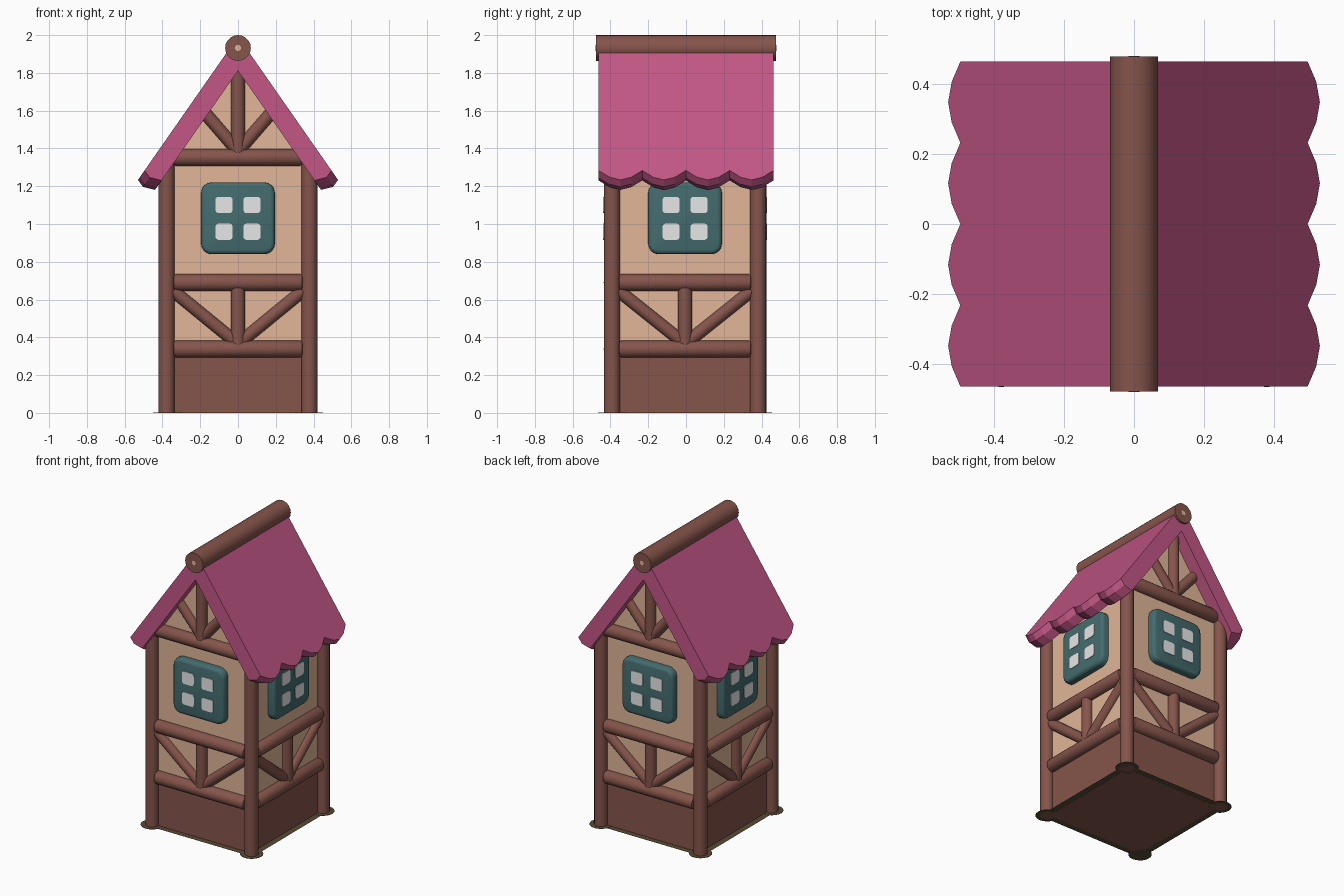
import bpy, bmesh, math
from mathutils import Matrix, Vector

if "Cube" in bpy.data.objects:
    bpy.data.objects.remove(bpy.data.objects["Cube"])


def material(name, rgb):
    m = bpy.data.materials.new(name)
    m.use_nodes = True
    m.diffuse_color = (*rgb, 1)
    m.node_tree.nodes["Principled BSDF"].inputs["Base Color"].default_value = (*rgb, 1)
    return m


WOOD = material("brown_wood", (0.235, 0.09, 0.07))
PLASTER = material("tan_plaster", (0.75, 0.47, 0.31))
ROOF = material("pink_roof", (0.54, 0.093, 0.235))
TEAL = material("teal_frame", (0.058, 0.148, 0.155))
PANE = material("pale_pane", (0.8, 0.8, 0.8))
EARTH = material("dark_earth", (0.10, 0.07, 0.035))

CENTRE = Matrix.Translation((0, -0.005, 0))


def finish(bm, name, mat, matrix=None, smooth=False):
    """Turn a bmesh into a named, coloured object."""
    bmesh.ops.recalc_face_normals(bm, faces=bm.faces)
    if matrix is not None:
        bmesh.ops.transform(bm, matrix=matrix, verts=bm.verts)
    mesh = bpy.data.meshes.new(name)
    bm.to_mesh(mesh)
    bm.free()
    mesh.materials.append(mat)
    obj = bpy.data.objects.new(name, mesh)
    bpy.context.collection.objects.link(obj)
    if smooth:
        bpy.ops.object.select_all(action="DESELECT")
        obj.select_set(True)
        bpy.context.view_layer.objects.active = obj
        bpy.ops.object.shade_smooth_by_angle(angle=math.radians(40))
    return obj


def log(name, a, b, radius, mat=WOOD, matrix=CENTRE, bevel=0.0):
    """Round timber between two points."""
    a, b = Vector(a), Vector(b)
    bm = bmesh.new()
    bmesh.ops.create_cone(bm, cap_ends=True, segments=20, radius1=radius,
                          radius2=radius, depth=(b - a).length)
    if bevel:
        rims = [e for e in bm.edges if abs(e.verts[0].co.z - e.verts[1].co.z) < 1e-5]
        bmesh.ops.bevel(bm, geom=rims, offset=bevel, segments=2, profile=0.5, affect="EDGES")
    turn = (b - a).to_track_quat("Z", "Y").to_matrix().to_4x4()
    return finish(bm, name, mat, matrix @ Matrix.Translation((a + b) / 2) @ turn, True)


def prism(name, outline, depth, mat):
    """Outline in x and z, extruded both ways along y."""
    bm = bmesh.new()
    face = bm.faces.new([bm.verts.new((x, -depth, z)) for x, z in outline])
    new = bmesh.ops.extrude_face_region(bm, geom=[face])["geom"]
    bmesh.ops.translate(bm, vec=(0, depth * 2, 0),
                        verts=[v for v in new if isinstance(v, bmesh.types.BMVert)])
    return finish(bm, name, mat, CENTRE)


def rounded_plate(name, centre, size, corner, edge, mat, matrix):
    """Box facing -y with round corners and a softened front rim."""
    bm = bmesh.new()
    bmesh.ops.create_cube(bm, size=1)
    bmesh.ops.scale(bm, vec=size, verts=bm.verts)
    deep = [e for e in bm.edges if abs(e.verts[0].co.y - e.verts[1].co.y) > 1e-5]
    bmesh.ops.bevel(bm, geom=deep, offset=corner, segments=4, profile=0.5, affect="EDGES")
    if edge:
        front = [e for e in bm.edges if all(v.co.y < 0 for v in e.verts)]
        bmesh.ops.bevel(bm, geom=front, offset=edge, segments=3, profile=0.5, affect="EDGES")
    return finish(bm, name, mat, matrix @ Matrix.Translation(centre), True)


# Walls: timber plinth and plaster body with gables
WX, WY = 0.368, 0.38
prism("plinth", [(-WX, 0), (WX, 0), (WX, 0.34), (-WX, 0.34)], WY, WOOD)
prism("plaster_walls", [(-WX, 0.34), (WX, 0.34), (WX, 1.32), (0, 1.85), (-WX, 1.32)], WY, PLASTER)

# Flat footing with a disc under each post
bm = bmesh.new()
bmesh.ops.create_grid(bm, x_segments=1, y_segments=1, size=1)
bmesh.ops.scale(bm, vec=(0.41, 0.42, 1), verts=bm.verts)
finish(bm, "footing", EARTH, CENTRE @ Matrix.Translation((0, 0, 0.001)))

# Corner posts
PX, PY = 0.378, 0.387
for sx, side in ((-1, "right"), (1, "left")):
    for sy, end in ((-1, "front"), (1, "back")):
        x, y = sx * PX, sy * PY
        log(f"{end}_{side}_post", (x, y, 0), (x, y, 1.34), 0.043)
        log(f"{end}_{side}_footing_disc", (x, y, 0), (x, y, 0.002), 0.073, EARTH)

# Beams, braces and window on each of the four sides
sides = [("front", 0, WY, 0.342), ("left", 1, WX, 0.35),
         ("back", 2, WY, 0.342), ("right", 3, WX, 0.35)]
for side, turns, dist, span in sides:
    m = CENTRE @ Matrix.Rotation(turns * math.pi / 2, 4, "Z")
    y = -dist - 0.006
    gabled = side in ("front", "back")

    heights = [("lower", 0.338), ("middle", 0.69)] + ([("upper", 1.352)] if gabled else [])
    for label, z in heights:
        log(f"{side}_{label}_beam", (-span, y, z), (span, y, z), 0.045, matrix=m, bevel=0.014)

    log(f"{side}_short_post", (0, y, 0.35), (0, y, 0.66), 0.038, matrix=m)
    for s, label in ((-1, "a"), (1, "b")):
        log(f"{side}_brace_{label}", (0, y + 0.006, 0.365), (s * span, y + 0.006, 0.645),
            0.034, matrix=m)
    if gabled:
        log(f"{side}_gable_post", (0, y, 1.37), (0, y, 1.84), 0.037, matrix=m)
        for s, label in ((-1, "a"), (1, "b")):
            log(f"{side}_gable_brace_{label}", (0, y + 0.006, 1.385),
                (s * 0.19, y + 0.006, 1.605), 0.034, matrix=m)

    rounded_plate(f"{side}_window_frame", (0, -dist - 0.015, 1.03), (0.39, 0.07, 0.38),
                  0.055, 0.022, TEAL, m)
    for col in (-1, 1):
        for row in (-1, 1):
            rounded_plate(f"{side}_pane", (col * 0.074, -dist - 0.05, 1.03 + row * 0.071),
                          (0.09, 0.008, 0.086), 0.016, 0, PANE, m)

# Roof slopes with a scalloped lower edge
APEX, HALF, LOBES, STEPS = 1.993, 0.463, 4, 4
pitch = math.atan(1.434)
c, s = math.cos(pitch), math.sin(pitch)


def slope_point(side, along, depth, y):
    return (side * (along * c - depth * s), y, APEX - along * s - depth * c)


for side, label in ((-1, "right"), (1, "left")):
    bm = bmesh.new()
    rings = []
    for depth, bulge in ((0, 0), (0.043, 0.015), (0.104, -0.008)):
        top = depth * math.tan(pitch)
        ring = [bm.verts.new(slope_point(side, top, depth, y)) for y in (HALF, -HALF)]
        for i in range(LOBES * STEPS + 1):
            y = -HALF + 2 * HALF * i / (LOBES * STEPS)
            drop = 0.865 + bulge + 0.061 * math.sin(math.pi * (i % STEPS) / STEPS)
            ring.append(bm.verts.new(slope_point(side, drop, depth, y)))
        rings.append(ring)
    bm.faces.new(rings[0])
    bm.faces.new(rings[-1])
    for upper, lower in zip(rings, rings[1:]):
        for i in range(len(upper)):
            j = (i + 1) % len(upper)
            bm.faces.new((upper[i], upper[j], lower[j], lower[i]))
    finish(bm, f"{label}_roof_slope", ROOF)

# Ridge log with a pale core
still = Matrix.Identity(4)
log("ridge_log", (0, -0.477, 1.932), (0, 0.477, 1.932), 0.068, matrix=still)
log("ridge_core", (0, -0.479, 1.932), (0, 0.479, 1.932), 0.016, PLASTER, still)
